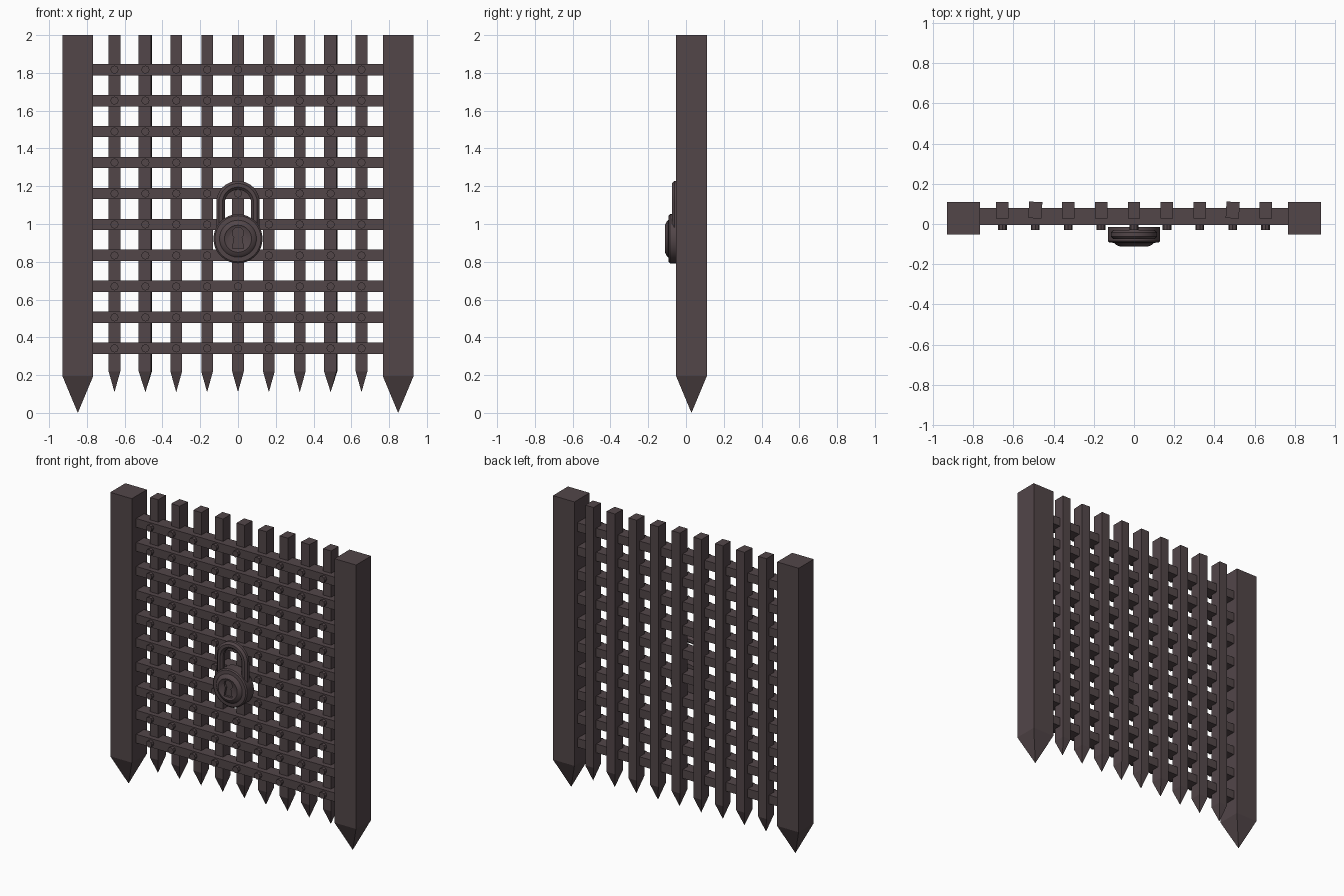
import bpy, bmesh, math
from mathutils import Matrix, Vector

if "Cube" in bpy.data.objects:
    bpy.data.objects.remove(bpy.data.objects["Cube"])


def material(name, rgb):
    m = bpy.data.materials.new(name)
    m.diffuse_color = (*rgb, 1)
    m.use_nodes = True
    m.node_tree.nodes["Principled BSDF"].inputs["Base Color"].default_value = m.diffuse_color
    return m


IRON = material("dark_iron", (0.085, 0.061, 0.066))


def finish(name, bm, smooth=False):
    bmesh.ops.recalc_face_normals(bm, faces=bm.faces)
    me = bpy.data.meshes.new(name)
    bm.to_mesh(me)
    bm.free()
    me.materials.append(IRON)
    ob = bpy.data.objects.new(name, me)
    bpy.context.collection.objects.link(ob)
    if smooth:
        bpy.context.view_layer.objects.active = ob
        ob.select_set(True)
        bpy.ops.object.shade_smooth_by_angle(angle=math.radians(35))
        ob.select_set(False)
    return ob


def stake(name, x, y, w, d, z_tip, z_base, yaw=0.0):
    """Square bar up to z = 2 with a pyramid point at the bottom."""
    bm = bmesh.new()
    corners = [(-w / 2, -d / 2), (w / 2, -d / 2), (w / 2, d / 2), (-w / 2, d / 2)]
    low = [bm.verts.new((a, b, z_base)) for a, b in corners]
    top = [bm.verts.new((a, b, 2)) for a, b in corners]
    tip = bm.verts.new((0, 0, z_tip))
    bm.faces.new(top)
    for i in range(4):
        j = (i + 1) % 4
        bm.faces.new((low[i], low[j], top[j], top[i]))
        bm.faces.new((low[j], low[i], tip))
    bm.transform(Matrix.Translation((x, y, 0)) @ Matrix.Rotation(yaw, 4, 'Z'))
    return finish(name, bm)


def lathe(name, profile, z, sides):
    """Revolve (radius, y) points around a y-axis line at height z."""
    bm = bmesh.new()
    rings = []
    for r, y in profile:
        rings.append([bm.verts.new((r * math.cos(t), y, z + r * math.sin(t)))
                      for t in (2 * math.pi * k / sides for k in range(sides))])
    for a, b in zip(rings, rings[1:]):
        for k in range(sides):
            n = (k + 1) % sides
            bm.faces.new((a[k], a[n], b[n], b[k]))
    bm.faces.new(rings[0])
    bm.faces.new(rings[-1])
    return finish(name, bm, True)


PITCH = 0.1635
xs = [PITCH * i for i in range(-4, 5)]
zs = [0.342 + 0.1639 * i for i in range(10)]

# Side posts
for side, s in (("left", -1), ("right", 1)):
    stake(side + "_post", s * 0.848, 0.029, 0.163, 0.163, 0.0, 0.195)

# Upright bars, two of them slightly twisted
for i, x in enumerate(xs):
    odd = i in (1, 7)
    stake(f"upright_bar_{i + 1}", x, 0.069, 0.066 if odd else 0.062, 0.082,
          0.11, 0.22, math.radians(-3) if odd else 0)

# Cross bars
for i, z in enumerate(zs):
    bm = bmesh.new()
    bmesh.ops.create_cube(bm, size=1, matrix=Matrix.Translation((0, 0.037, z))
                          @ Matrix.Diagonal((1.54, 0.086, 0.06, 1)))
    finish(f"cross_bar_{i + 1}", bm)

# Rivets at every crossing
bm = bmesh.new()
for x in xs:
    for z in zs:
        bmesh.ops.create_cone(bm, cap_ends=True, segments=8, radius1=0.022, radius2=0.022,
                              depth=0.03, matrix=Matrix.Translation((x, -0.014, z))
                              @ Matrix.Rotation(math.pi / 2, 4, 'X'))
finish("rivets", bm)

# Padlock body: round case with a stepped, sloping front
LZ = 0.922
body = lathe("padlock_body", [(0.13, -0.014), (0.13, -0.085), (0.122, -0.092), (0.098, -0.094),
                              (0.09, -0.103), (0.072, -0.111), (0.066, -0.107)], LZ, 32)

# Keyhole cut into the lock face
bm = bmesh.new()
outline = [(0.03 * math.cos(t), 0.952 + 0.03 * math.sin(t))
           for t in (math.radians(-50 + 28 * k) for k in range(11))]
outline += [(-0.03, 0.87), (0.03, 0.87)]
face = bm.faces.new([bm.verts.new((x, -0.15, z)) for x, z in outline])
ext = bmesh.ops.extrude_face_region(bm, geom=[face])
bmesh.ops.translate(bm, vec=(0, 0.058, 0),
                    verts=[v for v in ext["geom"] if isinstance(v, bmesh.types.BMVert)])
cutter = finish("keyhole_cutter", bm)
cutter.hide_render = True
cutter.hide_viewport = True
cut = body.modifiers.new("keyhole", 'BOOLEAN')
cut.operation = 'DIFFERENCE'
cut.object = cutter
cut.solver = 'EXACT'

# Shackle: eight-sided tube swept along an arch
R, TUBE, SY, CZ = 0.092, 0.025, -0.052, 1.113
path = [(Vector((R, SY, 0.98)), Vector((1, 0, 0)))]
for k in range(17):
    t = math.pi * k / 16
    out = Vector((math.cos(t), 0, math.sin(t)))
    path.append((Vector((0, SY, CZ)) + out * R, out))
path.append((Vector((-R, SY, 0.98)), Vector((-1, 0, 0))))
bm = bmesh.new()
rings = []
for p, out in path:
    rings.append([bm.verts.new(p + out * TUBE * math.cos(a) + Vector((0, TUBE * math.sin(a), 0)))
                  for a in (math.pi * (2 * k + 1) / 8 for k in range(8))])
for a, b in zip(rings, rings[1:]):
    for k in range(8):
        n = (k + 1) % 8
        bm.faces.new((a[k], a[n], b[n], b[k]))
bm.faces.new(rings[0])
bm.faces.new(rings[-1])
finish("padlock_shackle", bm, True)
